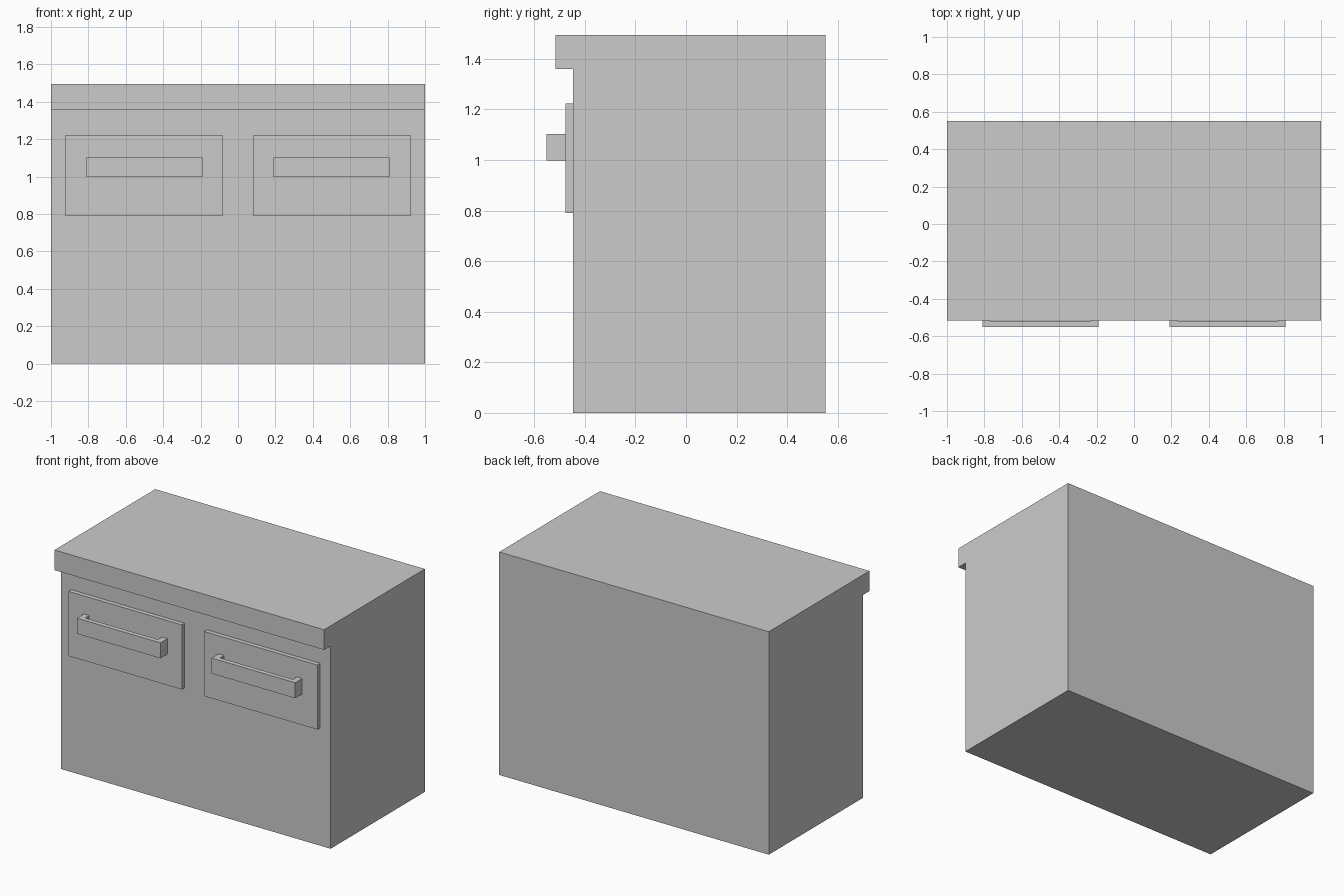
import bpy
import bmesh
from mathutils import Vector

if "Cube" in bpy.data.objects:
    bpy.data.objects.remove(bpy.data.objects["Cube"])


def extrude_profile(name, points, direction):
    """Closed prism: a flat outline swept along a direction."""
    bm = bmesh.new()
    face = bm.faces.new([bm.verts.new(p) for p in points])
    swept = bmesh.ops.extrude_face_region(bm, geom=[face], use_keep_orig=True)
    verts = [v for v in swept["geom"] if isinstance(v, bmesh.types.BMVert)]
    bmesh.ops.translate(bm, verts=verts, vec=Vector(direction))
    bmesh.ops.recalc_face_normals(bm, faces=bm.faces)
    mesh = bpy.data.meshes.new(name)
    bm.to_mesh(mesh)
    bm.free()
    obj = bpy.data.objects.new(name, mesh)
    bpy.context.collection.objects.link(obj)
    return obj


BACK, BODY_FRONT, TOP_FRONT = 0.551, -0.447, -0.516
PANEL_FRONT, HANDLE_FRONT = -0.477, -0.551

# Cabinet with overhanging worktop: one side profile swept across the width
side = [(BACK, 0), (BACK, 1.495), (TOP_FRONT, 1.495), (TOP_FRONT, 1.36),
        (BODY_FRONT, 1.36), (BODY_FRONT, 0)]
extrude_profile("cabinet_body", [(-1, y, z) for y, z in side], (2, 0, 0))

for label, cx in (("left", -0.503), ("right", 0.503)):
    # Drawer front panel
    panel = [(-0.42, BODY_FRONT), (0.42, BODY_FRONT),
             (0.42, PANEL_FRONT), (-0.42, PANEL_FRONT)]
    extrude_profile(f"drawer_front_{label}",
                    [(cx + x, y, 0.79) for x, y in panel], (0, 0, 0.433))

    # U-shaped pull handle
    hx = 0.5 if cx > 0 else -0.5
    outer, inner, bar_back = 0.31, 0.27, -0.519
    pull = [(-outer, PANEL_FRONT), (-outer, HANDLE_FRONT),
            (outer, HANDLE_FRONT), (outer, PANEL_FRONT),
            (inner, PANEL_FRONT), (inner, bar_back),
            (-inner, bar_back), (-inner, PANEL_FRONT)]
    extrude_profile(f"drawer_handle_{label}",
                    [(hx + x, y, 0.998) for x, y in pull], (0, 0, 0.104))
